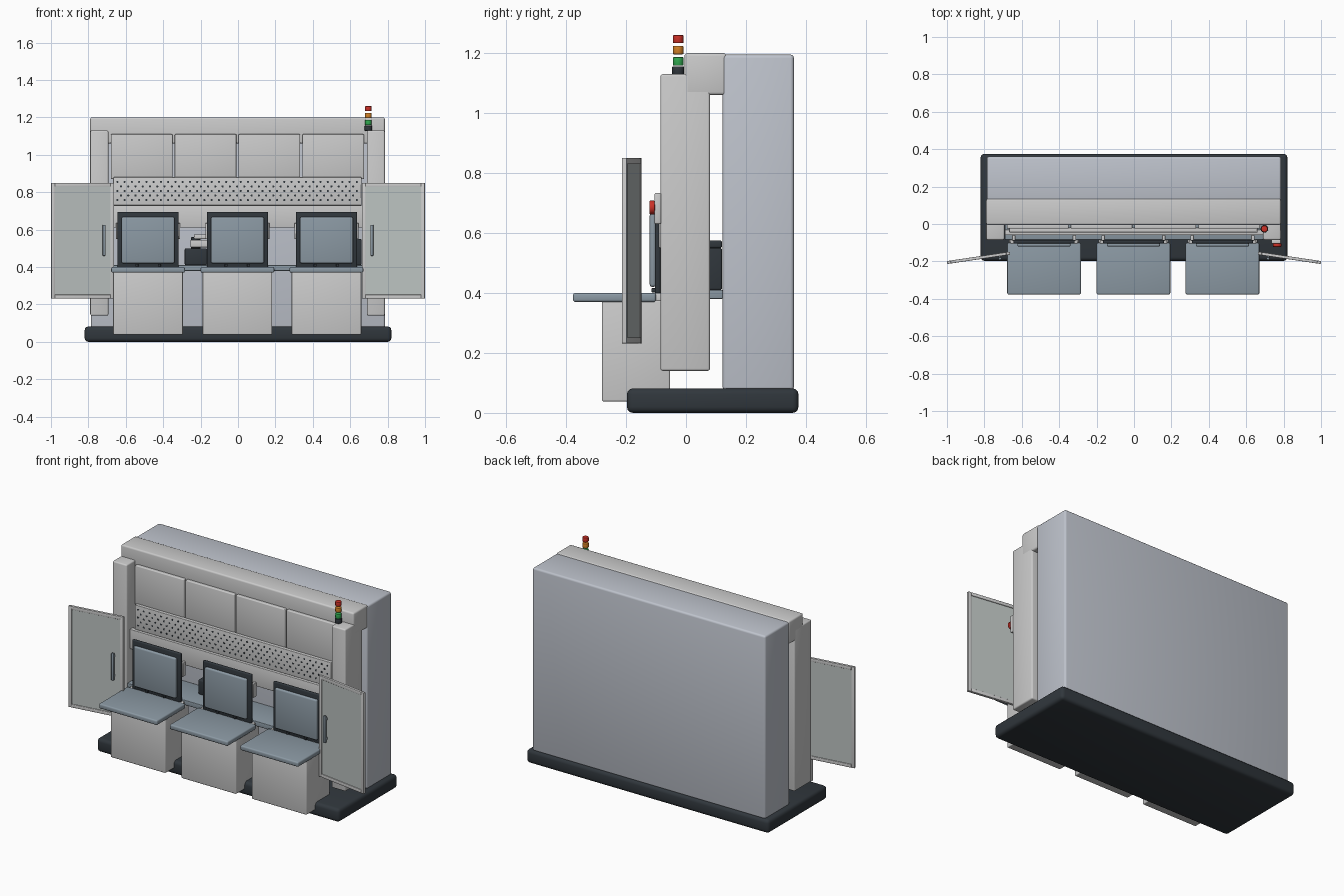
import bpy, bmesh, math
from mathutils import Matrix, Vector

if "Cube" in bpy.data.objects:
    bpy.data.objects.remove(bpy.data.objects["Cube"])


def material(name, r, g, b, a=1.0):
    m = bpy.data.materials.new(name)
    m.diffuse_color = (r, g, b, a)
    m.use_nodes = True
    m.node_tree.nodes["Principled BSDF"].inputs["Base Color"].default_value = m.diffuse_color
    return m


LIGHT = material("light_grey", 0.66, 0.66, 0.67)
CABINET = material("cool_grey", 0.52, 0.55, 0.61)
STEEL = material("blue_grey", 0.26, 0.32, 0.37)
DARK = material("charcoal", 0.03, 0.038, 0.046)
GLASS = material("tinted_glass", 0.5, 0.54, 0.53, 0.5)
RED = material("red", 0.6, 0.03, 0.02)
AMBER = material("amber", 0.65, 0.22, 0.02)
GREEN = material("green", 0.03, 0.4, 0.08)


def finish(bm, name, mat):
    me = bpy.data.meshes.new(name)
    bm.to_mesh(me)
    bm.free()
    me.materials.append(mat)
    ob = bpy.data.objects.new(name, me)
    bpy.context.collection.objects.link(ob)
    return ob


def boxes(name, spans, mat, bevel=0.005):
    """One object from boxes given as (x0, x1, y0, y1, z0, z1)."""
    bm = bmesh.new()
    for x0, x1, y0, y1, z0, z1 in spans:
        mid = Vector((x0 + x1, y0 + y1, z0 + z1)) / 2
        bmesh.ops.create_cube(bm, size=1, matrix=Matrix.Translation(mid)
                              @ Matrix.Diagonal((x1 - x0, y1 - y0, z1 - z0, 1)))
    if bevel:
        bmesh.ops.bevel(bm, geom=bm.edges[:], offset=bevel, segments=3,
                        profile=0.5, affect='EDGES')
    return finish(bm, name, mat)


def cylinder(name, centre, radius, depth, mat, axis='Z', bevel=0.003):
    bm = bmesh.new()
    rot = Matrix.Rotation(math.pi / 2, 4, 'X') if axis == 'Y' else Matrix()
    bmesh.ops.create_cone(bm, cap_ends=True, segments=24, radius1=radius, radius2=radius,
                          depth=depth, matrix=Matrix.Translation(centre) @ rot)
    rims = [e for e in bm.edges if any(len(f.verts) > 4 for f in e.link_faces)]
    bmesh.ops.bevel(bm, geom=rims, offset=bevel, segments=2, profile=0.5, affect='EDGES')
    return finish(bm, name, mat)


# Main housing
boxes("base_plinth", [(-0.82, 0.82, -0.197, 0.375, 0, 0.082)], DARK, 0.02)
boxes("rear_cabinet", [(-0.787, 0.787, 0.122, 0.36, 0.075, 1.195)], CABINET, 0.012)
boxes("top_header", [(-0.79, 0.785, -0.005, 0.135, 1.06, 1.2)], LIGHT, 0.01)
for side, x0, x1 in (("left", -0.79, -0.693), ("right", 0.69, 0.785)):
    boxes(side + "_column", [(x0, x1, -0.085, 0.08, 0.14, 1.13)], LIGHT, 0.008)

# Upper access panels
for i in range(4):
    x = -0.68 + i * 0.3413
    boxes(f"upper_panel_{i + 1}", [(x, x + 0.33, -0.025, 0.0, 0.87, 1.11)], LIGHT, 0.005)

# Perforated vent strip with staggered dark holes
boxes("vent_panel", [(-0.667, 0.66, -0.045, -0.02, 0.73, 0.88)], LIGHT, 0.003)
bm = bmesh.new()
for row in range(5):
    for col in range(34 - row % 2):
        x = -0.645 + col * 0.0388 + (row % 2) * 0.0194
        bmesh.ops.create_cone(bm, cap_ends=True, segments=8, radius1=0.006, radius2=0.006,
                              depth=0.002, matrix=Matrix.Translation((x, -0.045, 0.758 + row * 0.0243))
                              @ Matrix.Rotation(math.pi / 2, 4, 'X'))
finish(bm, "vent_holes", DARK)
boxes("name_band", [(-0.69, 0.69, -0.06, -0.03, 0.61, 0.73)], LIGHT, 0.003)

# Transfer deck and handling robot seen through the opening
boxes("transfer_deck", [(-0.69, 0.69, -0.085, 0.122, 0.38, 0.41)], STEEL, 0.003)
boxes("robot_base", [(-0.285, -0.165, 0.02, 0.12, 0.41, 0.5)], DARK, 0.008)
boxes("robot_arm", [(-0.255, -0.09, 0.03, 0.11, 0.505, 0.545),
                    (-0.235, -0.02, 0.04, 0.10, 0.55, 0.575)], LIGHT, 0.005)
cylinder("robot_shoulder", (-0.225, 0.07, 0.525), 0.025, 0.07, DARK)
boxes("aligner_unit", [(0.55, 0.66, 0.03, 0.12, 0.41, 0.55),
                       (0.57, 0.645, 0.05, 0.12, 0.55, 0.575)], DARK, 0.006)

# Three load stations
for i, x in enumerate((-0.481, -0.003, 0.473), 1):
    boxes(f"load_station_body_{i}", [(x - 0.186, x + 0.186, -0.28, -0.053, 0.038, 0.375)], LIGHT, 0.006)
    boxes(f"load_table_{i}", [(x - 0.197, x + 0.197, -0.377, -0.1, 0.37, 0.4)], STEEL, 0.008)
    boxes(f"table_bracket_{i}", [(x - 0.18, x + 0.18, -0.105, -0.07, 0.372, 0.4)], LIGHT, 0.003)
    boxes(f"port_frame_{i}", [(x - 0.164, x + 0.164, -0.104, -0.085, 0.39, 0.695)], DARK, 0.006)
    boxes(f"port_door_{i}", [(x - 0.142, x + 0.142, -0.121, -0.1, 0.42, 0.667)], STEEL, 0.009)
    boxes(f"port_clamps_{i}", [(x + s * 0.162 - 0.009, x + s * 0.162 + 0.009, -0.09, -0.06, 0.55, 0.635)
                               for s in (-1, 1)], LIGHT, 0.003)
    boxes(f"port_feet_{i}", [(x + dx - 0.008, x + dx + 0.008, -0.115, -0.1, 0.402, 0.416)
                             for dx in (-0.06, 0.06)], DARK, 0.002)

# Swung-open glazed side doors
W, B, T = 0.17, 0.02, 0.008
for side, s in (("left", -1), ("right", 1)):
    hx = -s * 0.113
    parts = [
        boxes(side + "_door_frame", [(-W, -W + B, -T, T, 0.232, 0.85), (W - B, W, -T, T, 0.232, 0.85),
                                     (-W + B, W - B, -T, T, 0.232, 0.232 + B),
                                     (-W + B, W - B, -T, T, 0.85 - B, 0.85)], LIGHT, 0.002),
        boxes(side + "_door_glass", [(-W + B, W - B, -0.004, 0.004, 0.252, 0.83)], GLASS, 0),
        boxes(side + "_door_handle", [(hx - 0.008, hx + 0.008, -0.028, -0.015, 0.46, 0.625),
                                      (hx - 0.006, hx + 0.006, -0.02, -0.003, 0.475, 0.49),
                                      (hx - 0.006, hx + 0.006, -0.02, -0.003, 0.595, 0.61)], STEEL, 0.003)]
    for p in parts:
        p.location = (s * 0.8312, -0.181, 0)
        p.rotation_euler.z = -s * math.radians(8.5)

# Emergency stop on the right column
boxes("stop_button_box", [(0.735, 0.785, -0.105, -0.083, 0.63, 0.733)], LIGHT, 0.005)
cylinder("stop_button", (0.765, -0.113, 0.685), 0.023, 0.018, RED, 'Y')

# Signal tower
for name, z0, z1, mat in (("base", 1.128, 1.156, DARK), ("green", 1.158, 1.187, GREEN),
                          ("amber", 1.196, 1.224, AMBER), ("red", 1.233, 1.26, RED)):
    r = 0.02 if name == "base" else 0.0175
    cylinder("signal_" + name, (0.697, -0.026, (z0 + z1) / 2), r, z1 - z0, mat)

# Smooth the rounded edges, keep flats crisp
for ob in bpy.context.collection.objects:
    ob.select_set(True)
    bpy.context.view_layer.objects.active = ob
bpy.ops.object.shade_smooth_by_angle(angle=math.radians(40))
